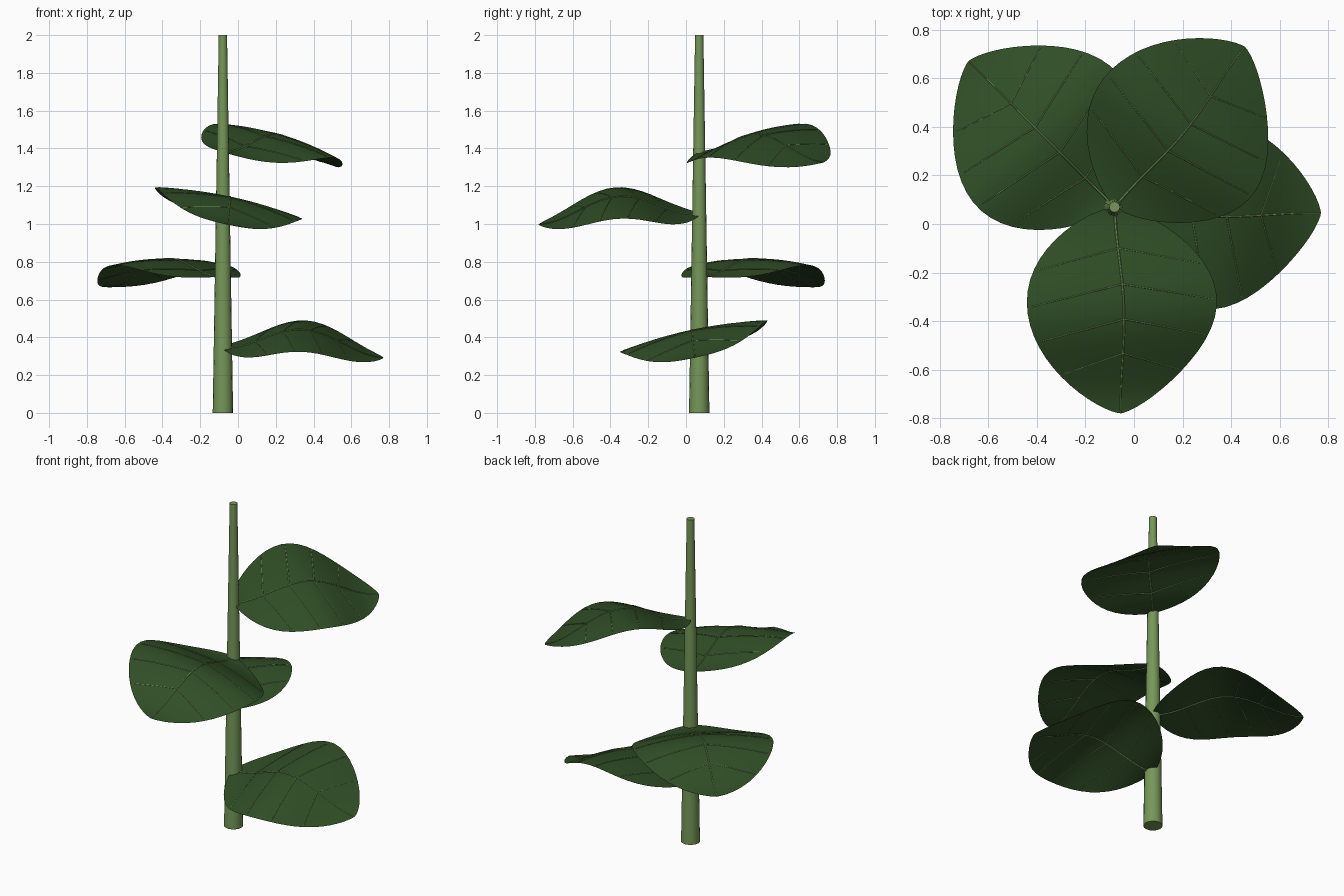
import bpy, bmesh, math
from mathutils import Vector, Matrix

if "Cube" in bpy.data.objects:
    bpy.data.objects.remove(bpy.data.objects["Cube"])

STEM = Vector((-0.08, 0.07, 0))
LENGTH, HALF = 0.85, 0.40


def material(name, rgb):
    m = bpy.data.materials.new(name)
    m.diffuse_color = (*rgb, 1)
    m.use_nodes = True
    m.node_tree.nodes["Principled BSDF"].inputs["Base Color"].default_value = m.diffuse_color
    return m


stem_green = material("stem green", (0.18, 0.31, 0.10))
leaf_green = material("leaf green", (0.029, 0.076, 0.019))


def finish(bm, name, mat):
    mesh = bpy.data.meshes.new(name)
    bm.to_mesh(mesh)
    bm.free()
    mesh.materials.append(mat)
    ob = bpy.data.objects.new(name, mesh)
    bpy.context.collection.objects.link(ob)
    bpy.context.view_layer.objects.active = ob
    ob.select_set(True)
    bpy.ops.object.shade_smooth_by_angle(angle=math.radians(40))
    ob.select_set(False)
    return ob


def half_width(t):
    return HALF * max(0.0, math.sin(math.pi * min(t, 1) ** 0.9)) ** 0.7


def surface(t, v):
    """Blade point at t along the midrib and v sideways, growing along +x."""
    arch = 0.125 * math.sin(math.pi * t) ** 2 - 0.055 * t
    return Vector((LENGTH * t, v, arch - 0.035 * (v / HALF) ** 2))


def leaf_blade(name, frame):
    bm = bmesh.new()
    rows, cols = 28, 12
    grid = []
    for i in range(rows + 1):
        t = 0.5 - 0.5 * math.cos(math.pi * i / rows)
        w = half_width(t)
        grid.append([bm.verts.new(frame @ surface(t, w * (2 * j / cols - 1)))
                     for j in range(cols + 1)])
    for a, b in zip(grid, grid[1:]):
        for j in range(cols):
            bm.faces.new((a[j], b[j], b[j + 1], a[j + 1]))
    bmesh.ops.remove_doubles(bm, verts=bm.verts, dist=0.0005)
    finish(bm, name, leaf_green)


def tube(bm, points, r0, r1, sides=6):
    """Tapered tube along a path that lies roughly flat."""
    rings = []
    n = len(points) - 1
    for i, p in enumerate(points):
        d = (points[min(i + 1, n)] - points[max(i - 1, 0)]).normalized()
        side = d.cross(Vector((0, 0, 1))).normalized()
        up = side.cross(d)
        r = r0 + (r1 - r0) * i / n
        rings.append([bm.verts.new(p + r * (math.cos(a) * side + math.sin(a) * up))
                      for a in (2 * math.pi * k / sides for k in range(sides))])
    for a, b in zip(rings, rings[1:]):
        for k in range(sides):
            bm.faces.new((a[k], a[(k + 1) % sides], b[(k + 1) % sides], b[k]))
    bm.faces.new(rings[0][::-1])
    bm.faces.new(rings[-1])
    bmesh.ops.recalc_face_normals(bm, faces=bm.faces)


def leaf_veins(name, frame):
    bm = bmesh.new()
    # midrib
    tube(bm, [frame @ surface(i / 24, 0) for i in range(25)], 0.006, 0.002)
    # four pairs of side veins
    for t0 in (0.2, 0.375, 0.545, 0.71):
        t1 = t0 + 0.09
        for s in (-1, 1):
            v1 = s * half_width(t1) * 0.95
            tube(bm, [frame @ surface(t0 + (t1 - t0) * k / 8, v1 * k / 8)
                      for k in range(9)], 0.003, 0.0015)
    finish(bm, name, stem_green)


# Tapered stem
bm = bmesh.new()
bmesh.ops.create_cone(bm, cap_ends=True, segments=16, radius1=0.054, radius2=0.022,
                      depth=2, matrix=Matrix.Translation(STEM + Vector((0, 0, 1))))
finish(bm, "stem", stem_green)

# Leaves spiral up the stem by the golden angle: (height, sideways tilt)
for i, (z, roll) in enumerate([(0.345, 12), (0.72, 0), (1.05, -12), (1.38, 13)]):
    frame = (Matrix.Translation(STEM + Vector((0, 0, z)))
             @ Matrix.Rotation(math.radians(-2.5 + 137.5 * i), 4, 'Z')
             @ Matrix.Rotation(math.radians(roll), 4, 'X'))
    leaf_blade(f"leaf_{i + 1}", frame)
    leaf_veins(f"leaf_veins_{i + 1}", frame)
